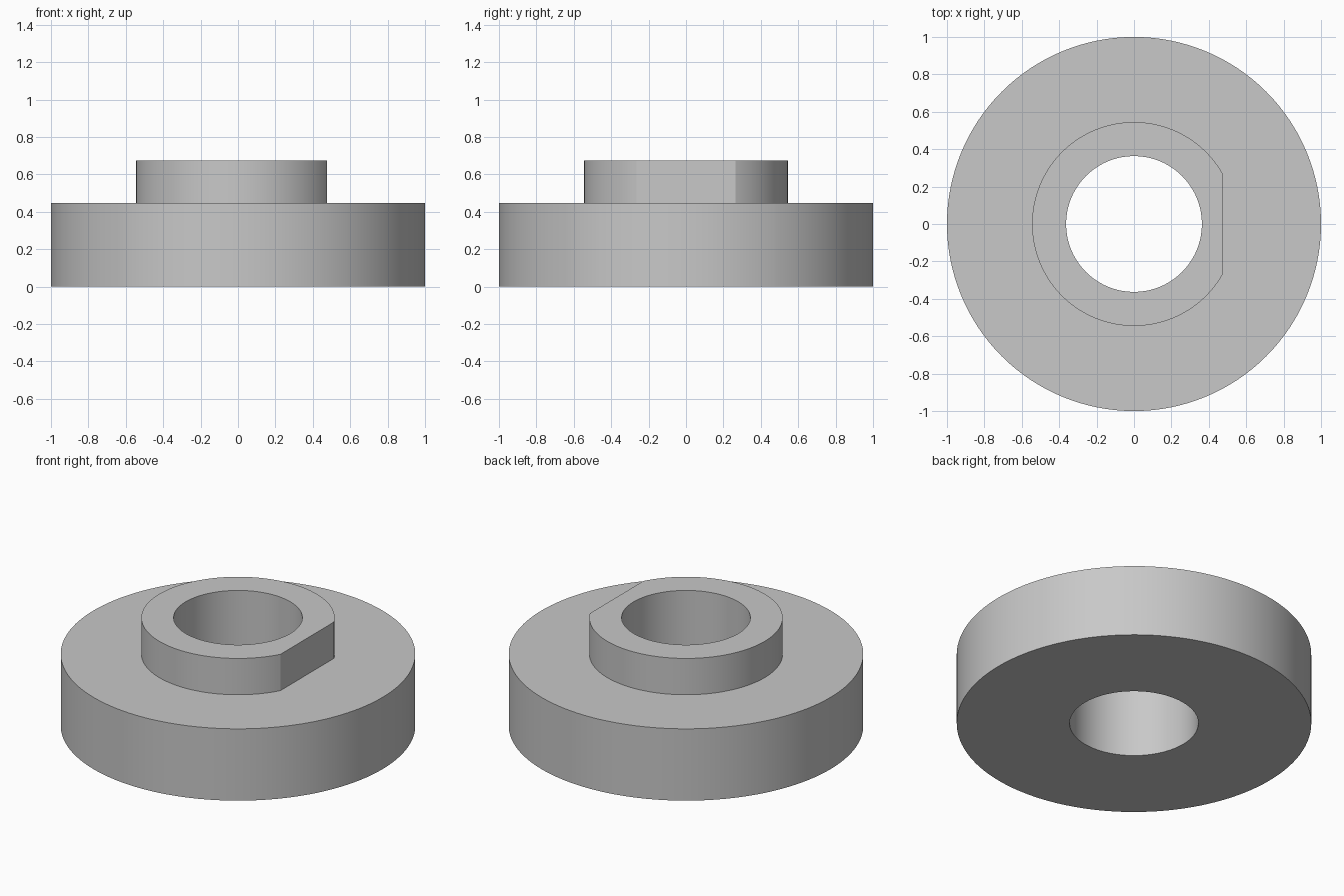
import bpy
import bmesh
import math

cube = bpy.data.objects.get("Cube")
if cube:
    bpy.data.objects.remove(cube, do_unlink=True)

FLANGE_R, HUB_R, BORE_R = 1.0, 0.545, 0.363
FLANGE_Z, HUB_Z = 0.447, 0.673
FLAT_X = 0.477
SEGMENTS = 128

# Plain grey metal
grey = bpy.data.materials.new("grey_metal")
grey.use_nodes = True
colour = (0.58, 0.58, 0.58, 1)
grey.diffuse_color = colour
grey.node_tree.nodes["Principled BSDF"].inputs["Base Color"].default_value = colour

# Even angles, plus the two corners where the flat meets the round hub
corner = math.acos(FLAT_X / HUB_R)
angles = [math.tau * i / SEGMENTS - math.pi for i in range(SEGMENTS)]
angles = sorted(angles + [-corner, corner])


def hub_radius(angle):
    """Round hub outline, cut off by the flat on the +x side."""
    if abs(angle) < corner:
        return FLAT_X / math.cos(angle)
    return HUB_R


def circle(radius):
    return lambda angle: radius


# Closed cross-section: bore, underside, rim, flange top, hub wall, hub top
section = [
    (circle(BORE_R), 0),
    (circle(FLANGE_R), 0),
    (circle(FLANGE_R), FLANGE_Z),
    (hub_radius, FLANGE_Z),
    (hub_radius, HUB_Z),
    (circle(BORE_R), HUB_Z),
]

bm = bmesh.new()
rings = [
    [bm.verts.new((r(a) * math.cos(a), r(a) * math.sin(a), z)) for a in angles]
    for r, z in section
]
count = len(angles)
for k, ring in enumerate(rings):
    following = rings[(k + 1) % len(rings)]
    for i in range(count):
        j = (i + 1) % count
        bm.faces.new((ring[i], ring[j], following[j], following[i]))
bmesh.ops.recalc_face_normals(bm, faces=bm.faces)

mesh = bpy.data.meshes.new("flanged_bushing")
bm.to_mesh(mesh)
bm.free()
mesh.materials.append(grey)

bushing = bpy.data.objects.new("flanged_bushing", mesh)
bpy.context.collection.objects.link(bushing)

# Smooth round walls with crisp edges
bpy.ops.object.select_all(action='DESELECT')
bushing.select_set(True)
bpy.context.view_layer.objects.active = bushing
bpy.ops.object.shade_smooth_by_angle(angle=math.radians(20))
